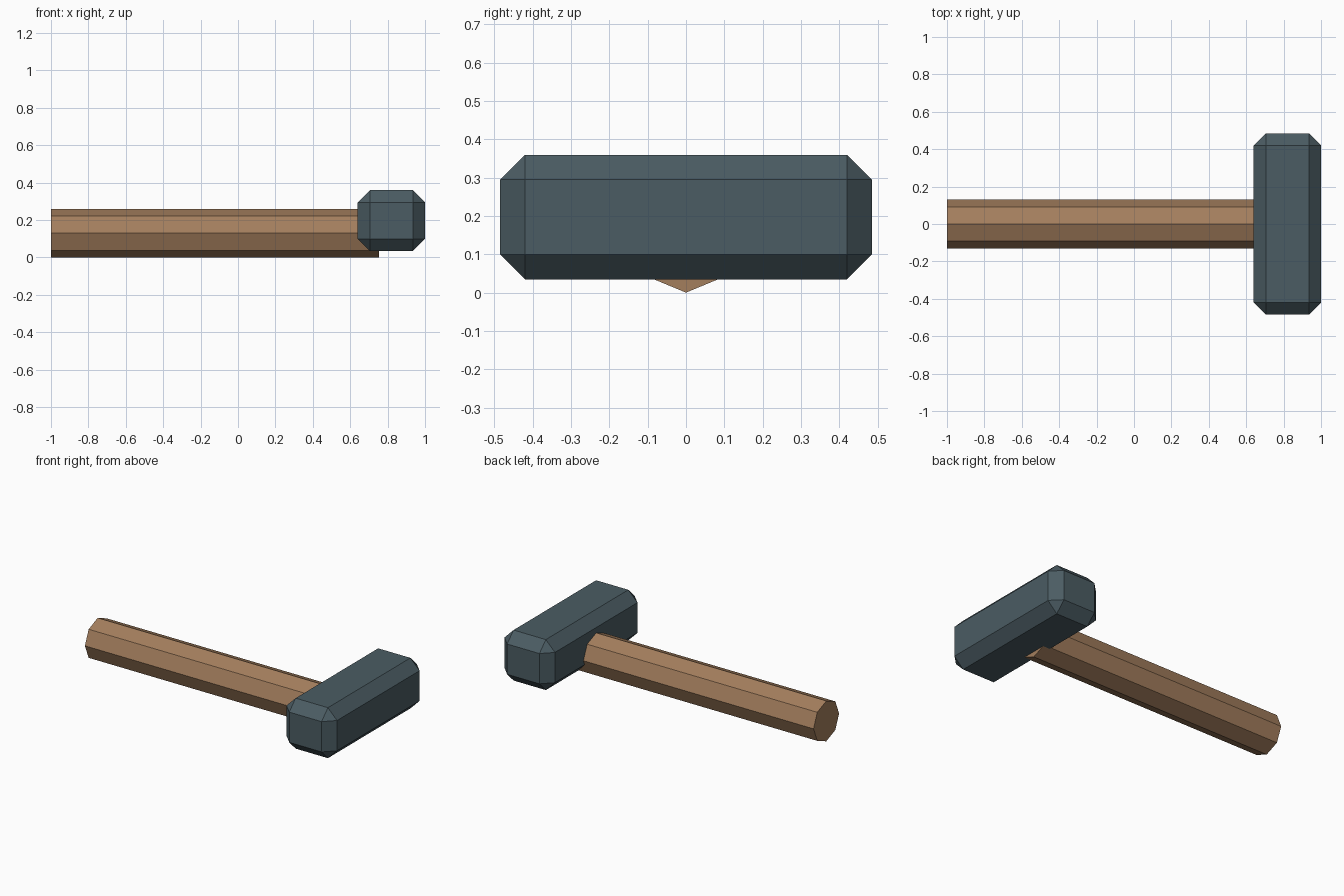
import bpy, math
from mathutils import Matrix

if "Cube" in bpy.data.objects:
    bpy.data.objects.remove(bpy.data.objects["Cube"])


def material(name, color):
    m = bpy.data.materials.new(name)
    m.diffuse_color = (*color, 1)
    m.use_nodes = True
    m.node_tree.nodes["Principled BSDF"].inputs["Base Color"].default_value = m.diffuse_color
    return m


wood = material("brown_wood", (0.37, 0.21, 0.11))
steel = material("dark_steel", (0.070, 0.107, 0.125))

# Octagonal wooden handle lying along x, with an edge at the bottom
x0, x1, radius = -1.0, 0.755, 0.13
bpy.ops.mesh.primitive_cylinder_add(vertices=8, radius=radius, depth=x1 - x0)
handle = bpy.context.object
handle.name = "handle"
handle.data.transform(Matrix.Rotation(math.pi / 2, 4, 'Y'))
handle.location = ((x0 + x1) / 2, 0, radius)
handle.data.materials.append(wood)

# Chamfered hammer head across the end of the handle
bpy.ops.mesh.primitive_cube_add(size=1, location=(0.82, 0, 0.197))
head = bpy.context.object
head.name = "hammer_head"
head.data.transform(Matrix.Diagonal((0.36, 0.97, 0.325, 1)))
head.data.materials.append(steel)
bevel = head.modifiers.new("chamfer", 'BEVEL')
bevel.width = 0.065
bevel.segments = 1
bevel.limit_method = 'NONE'
